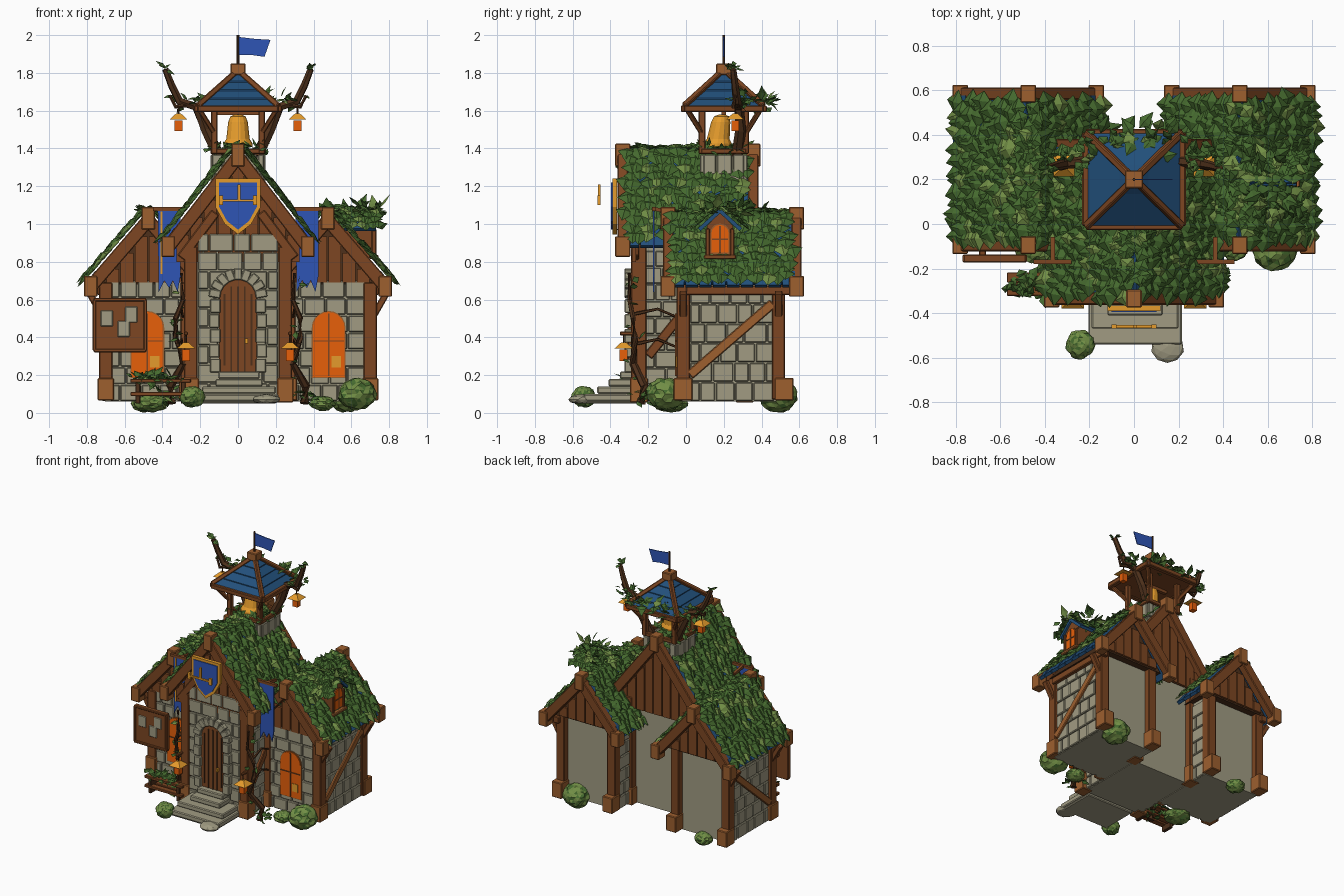
import bpy, bmesh, math, random
from mathutils import Vector as V

if "Cube" in bpy.data.objects:
    bpy.data.objects.remove(bpy.data.objects["Cube"])

random.seed(7)
R = random.uniform
COL = {"stone": (.355, .33, .225), "wood": (.205, .062, .016), "light wood": (.34, .115, .028),
       "dark wood": (.075, .03, .011), "banner blue": (.028, .09, .46), "roof blue": (.016, .08, .20),
       "gold": (.78, .33, .025), "lamp orange": (.80, .115, .003), "leaf": (.060, .145, .028),
       "light leaf": (.165, .27, .06)}
MAT = {}
for k, c in COL.items():
    MAT[k] = bpy.data.materials.new(k)
    MAT[k].diffuse_color = (*c, 1)


class Part:
    def __init__(self, name, bevel=0.0, closed=True):
        self.name, self.bevel, self.closed = name, bevel, closed
        self.bm, self.mats = bmesh.new(), []

    def face(self, vs, mat):
        if mat not in self.mats:
            self.mats.append(mat)
        self.bm.faces.new(vs).material_index = self.mats.index(mat)

    def loft(self, rings, mat):
        rs = [[self.bm.verts.new(p) for p in r] for r in rings]
        n = len(rs[0])
        for a, b in zip(rs, rs[1:]):
            for i in range(n):
                self.face((a[i], a[(i + 1) % n], b[(i + 1) % n], b[i]), mat)
        self.face(rs[0][::-1], mat)
        self.face(rs[-1], mat)

    def beam(self, p0, p1, w, d, mat):
        p0, p1 = V(p0), V(p1)
        z = (p1 - p0).normalized()
        ref = V((0, 1, 0)) if abs(z.y) < .9 else V((0, 0, 1))
        x = ref.cross(z).normalized() * w / 2
        y = z.cross(x).normalized() * d / 2
        self.loft([[p + x * a + y * b for a, b in ((-1, -1), (1, -1), (1, 1), (-1, 1))] for p in (p0, p1)], mat)

    def box(self, c, s, mat):
        c = V(c)
        h = V((0, 0, s[2] / 2))
        self.beam(c - h, c + h, s[0], s[1], mat)

    def prism(self, pts, a, b, mat, axis='y'):
        self.loft([[(u, t, z) if axis == 'y' else (t, u, z) for u, z in pts] for t in (a, b)], mat)

    def tube(self, pts, r0, r1, mat, n=6):
        pts, rings = [V(p) for p in pts], []
        for i, p in enumerate(pts):
            q = (pts[min(i + 1, len(pts) - 1)] - pts[max(i - 1, 0)]).to_track_quat('Z', 'Y')
            r = r0 + (r1 - r0) * i / (len(pts) - 1)
            rings.append([p + q @ V((r * math.cos(6.2832 * k / n), r * math.sin(6.2832 * k / n), 0)) for k in range(n)])
        self.loft(rings, mat)

    def leaf(self, p, d, n, L, W):
        d = d.normalized()
        s = d.cross(n).normalized() * W / 2
        v = self.bm.verts.new
        a, r, t, l, m = v(p), v(p + d * L * .4 + s), v(p + d * L), v(p + d * L * .4 - s), v(p + d * L * .45 + n * W * .2)
        mat = "light leaf" if R(0, 1) < .14 else "leaf"
        for f in ((a, r, m), (r, t, m), (t, l, m), (l, a, m)):
            self.face(f, mat)

    def cover(self, A, along, down, rows, cols, L=.115, W=.1):
        A, along, down = V(A), V(along), V(down)
        n = along.cross(down).normalized()
        n = n if n.z > 0 else -n
        for i in range(rows):
            for j in range(cols):
                p = A + along * ((j + .25 + .5 * (i % 2) + R(-.2, .2)) / cols) + down * ((i - .4 + R(-.2, .2)) / rows * .96)
                d = down.normalized() + n * R(.05, .3) + along.normalized() * R(-.3, .3)
                self.leaf(p + n * .022, d, n, L * R(.85, 1.1), W * R(.85, 1.15))

    def scatter(self, c, spread, n, L=.06):
        for _ in range(n):
            p = V(c) + V([R(-s, s) for s in spread])
            d = V((R(-1, 1), R(-1, 1), R(-.5, .8)))
            self.leaf(p, d, V((R(-.4, .4), R(-.6, .1), 1)).normalized(), L * R(.7, 1.3), L * .75)

    def stones(self, axis, pos, u0, u1, z0, z1, h=.09, w=.1, t=.03):
        rows = round((z1 - z0) / h)
        h = (z1 - z0) / rows
        for i in range(rows):
            u = u0
            while u < u1 - .01:
                e = min(u + (w * R(.75, 1.25) if u > u0 or i % 2 else w * .55), u1)
                e = u1 if u1 - e < .035 else e
                c, z, s = (u + e) / 2, z0 + (i + .5) * h, (e - u - .006)
                self.box((c, pos, z) if axis == 'y' else (pos, c, z),
                         (s, t, h - .006) if axis == 'y' else (t, s, h - .006), "stone")
                u = e

    def planks(self, cx, half, z0, ridge, slope, y, n):
        for k in range(n):
            x = -half + (k + .5) * 2 * half / n
            top = ridge - slope * (abs(x) + half / n) - .01
            if top > z0 + .02:
                self.box((cx + x, y, (z0 + top) / 2), (2 * half / n - .008, .02, top - z0), "wood")

    def lantern(self, c, s):
        x, y, z = c
        self.box(c, (.038 * s, .038 * s, .055 * s), "lamp orange")
        self.loft([[(x + a * r, y + b * r, z + h * s) for a, b in ((-1, -1), (1, -1), (1, 1), (-1, 1))]
                   for r, h in ((.045 * s, .032), (.012 * s, .062))], "gold")
        self.tube([(x, y, z + .06 * s), (x, y, z + .11 * s)], .004, .004, "dark wood", 4)

    def done(self):
        if self.closed:
            bmesh.ops.recalc_face_normals(self.bm, faces=self.bm.faces)
        me = bpy.data.meshes.new(self.name)
        self.bm.to_mesh(me)
        for m in self.mats:
            me.materials.append(MAT[m])
        ob = bpy.data.objects.new(self.name, me)
        bpy.context.collection.objects.link(ob)
        if self.bevel:
            b = ob.modifiers.new("bevel", 'BEVEL')
            b.width, b.segments = self.bevel, 1


def arch(cx, hw, z0, zc, n=10):
    return [(cx - hw, z0), (cx + hw, z0)] + [(cx + hw * math.cos(math.pi * k / n), zc + hw * math.sin(math.pi * k / n)) for k in range(n + 1)]


core, stone, gable = Part("wall_cores"), Part("stone_blocks", .005), Part("gable_planks")
frame, roof = Part("timber_frame", .006), Part("blue_roof_tiles")
ivy, glass = Part("roof_ivy", closed=False), Part("windows")

# Gabled body: roof slabs, rafters, end caps and leaf cover, shared by hall and wings
def gabled(cx, half, ridge, eave, y0, y1, rows, cols):
    sl, ym, n = (ridge - eave) / half, (y0 + y1) / 2, 9
    for y in (y0 + .035, y1 - .045):
        for s in (-1, 1):
            frame.beam((cx, y, ridge - .03), (cx + s * half * .97, y, eave - .02), .07, .055, "wood")
            frame.box((cx + s * (half - .02), y, eave - .005), (.07, .08, .11), "light wood")
        frame.box((cx, y, ridge - .02), (.07, .08, .12), "light wood")
    w = (y1 - y0 - .1) / n
    for s in (-1, 1):
        roof.beam((cx, ym, ridge - .015), (cx + s * half * .97, ym, eave + .03 * sl * half), .025, y1 - y0 - .06, "roof blue")
        for k in range(n):
            y = y0 + .05 + (k + .5) * w
            roof.beam((cx + s * half * .84, y, eave + sl * half * .16 + .01), (cx + s * half * 1.01, y, eave - .01 * sl * half), .022, w - .008, "roof blue")
        ivy.cover((cx, y0 + .045, ridge), (0, y1 - y0 - .12, 0), (s * half, 0, eave - ridge), rows, cols)
    for k in range(cols * 4):
        ivy.leaf(V((cx, R(y0 + .1, y1 - .12), ridge + .012)), V((R(-1, 1), R(-1, 1), .15)), V((0, 0, 1)), .08, .08)

gabled(0, .39, 1.385, .885, -.37, .4, 12, 13)
core.box((0, .03, .51), (.48, .54, .9), "stone")
gable.prism([(-.32, .88), (.32, .88), (0, 1.34)], -.27, .33, "dark wood")
for y in (-.275, .335):
    gable.planks(0, .33, .8, 1.37, 1.27, y, 9)
stone.stones('y', -.275, -.215, .215, .06, .95, .1, .11)
stone.box((0, -.25, .5), (.42, .05, .86), "stone")

for s in (-1, 1):
    # Hall posts
    for y in (-.25, .31):
        frame.box((s * .25, y, .48), (.07, .08, .8), "wood")
        frame.box((s * .25, y, .12), (.085, .095, .13), "light wood")
        frame.beam((s * .12, y - .02, 1.06), (s * .3, y - .02, .82), .05, .04, "wood")
    stone.stones('x', s * .245, -.22, -.03, .06, .86)
    frame.beam((s * .265, -.2, .3), (s * .265, -.04, .5), .025, .05, "wood")
    # Wing body
    c = s * .475
    gabled(c, .325, 1.05, .675, -.13, .63, 10, 13)
    core.box((c, .23, .38), (.46, .5, .64), "stone")
    gable.prism([(c - .27, .68), (c + .27, .68), (c, 1.02)], -.025, .53, "dark wood")
    for y in (-.035, .535):
        gable.planks(c, .3, .69, 1.03, 1.15, y, 8)
    stone.stones('y', -.025, min(s * .27, s * .68), max(s * .27, s * .68), .06, .70)
    stone.stones('x', s * .705, .02, .47, .06, .68, .1, .1)
    stone.stones('x', s * .25, .33, .47, .06, .66, .1, .1)
    # Wing posts, footings and braces
    for x in (.7, .27):
        for y in (-.015, .49):
            frame.box((s * x, y, .38), (.07, .07, .62), "wood")
            frame.box((s * x, y + (.03 if y > 0 else 0), .125), (.085, .1, .12), "light wood")
    frame.beam((s * .725, .02, .2), (s * .725, .46, .58), .02, .05, "light wood")
    for y in (-.015, .49):
        frame.beam((s * .71, y, .5), (s * .79, y, .64), .035, .04, "wood")
    frame.beam((s * .72, 0, .65), (s * .72, .55, .65), .05, .05, "wood")
    # Front arched windows
    w = s * .48
    glass.prism(arch(w, .09, .185, .45), -.046, -.03, "light wood")
    glass.prism(arch(w, .084, .191, .45), -.051, -.04, "lamp orange")
    glass.box((w, -.053, .36), (.008, .008, .33), "wood")
    glass.box((w, -.053, .38), (.16, .008, .006), "wood")
    glass.box((w + .04, -.052, .27), (.05, .006, .06), "gold")

# Doorway with plank door, stone arch and steps
door = Part("door")
door.prism(arch(0, .1, .2, .61), -.305, -.27, "wood")
for k in range(-2, 3):
    door.box((k * .036, -.307, .44), (.009, .006, .46 if abs(k) < 2 else .38), "dark wood")
door.box((.045, -.312, .38), (.014, .02, .025), "gold")
door.done()
for k in range(9):
    t = math.pi * (k + .5) / 9
    d = V((math.cos(t), 0, math.sin(t)))
    stone.beam(V((0, -.295, .61)) + d * .093, V((0, -.295, .61)) + d * .155, .043, .06, "stone")
for s in (-1, 1):
    for k in range(5):
        stone.box((s * (.12 + .006 * (k % 2)), -.295, .25 + k * .079), (.056, .06, .073), "stone")
steps = Part("steps", .006)
for hx, y, z in ((.21, -.54, .1), (.195, -.47, .14), (.125, -.41, .18), (.11, -.35, .22)):
    steps.box((.005, (y - .26) / 2, z - .02), (hx * 2, -.26 - y, .038), "stone")
    steps.box((.005, (y - .24) / 2, (z + .06) / 2 - .01), (hx * 1.9, -.26 - y, z - .06), "stone")
steps.done()

# Right-hand dormer
gable.prism([(.11, .82), (.25, .82), (.25, .99), (.18, 1.06), (.11, .99)], .5, .715, "wood", 'x')
glass.prism(arch(.18, .052, .84, .95), .70, .722, "light wood", 'x')
glass.prism(arch(.18, .045, .85, .95), .70, .727, "lamp orange", 'x')
glass.box((.728, .18, .92), (.006, .008, .14), "wood")
glass.box((.728, .18, .92), (.006, .085, .008), "wood")
frame.box((.72, .18, .825), (.05, .17, .022), "light wood")
for s in (-1, 1):
    frame.box((.72, .18 + s * .065, .9), (.025, .022, .15), "wood")
    roof.beam((.61, .18, 1.07), (.61, .18 + s * .11, .97), .24, .02, "roof blue")
    ivy.cover((.5, .18, 1.07), (.25, 0, 0), (0, s * .12, -.11), 4, 8, .08, .08)
ivy.scatter((.64, .18, 1.07), (.11, .12, .02), 50, .08)

# Bell tower
core.box((0, .2, 1.27), (.26, .22, .18), "stone")
for s in (-1, 1):
    stone.stones('y', .2 + s * .11, -.14, .14, 1.15, 1.37, .11, .07)
    stone.stones('x', s * .13, .09, .31, 1.15, 1.37, .11, .07)
    frame.beam((s * .215, -.01, 1.61), (s * .215, .41, 1.61), .035, .035, "wood")
    frame.beam((-.215, .2 + s * .21, 1.61), (.215, .2 + s * .21, 1.61), .035, .035, "wood")
    frame.beam((s * .13, .08, 1.385), (s * .13, .32, 1.385), .03, .03, "wood")
    frame.beam((-.13, .2 + s * .115, 1.385), (.13, .2 + s * .115, 1.385), .03, .03, "wood")
    for t in (-1, 1):
        frame.box((s * .125, .2 + t * .115, 1.49), (.035, .035, .24), "wood")
        frame.beam((s * .125, .2 + t * .115, 1.48), (s * .2, .2 + t * .19, 1.6), .025, .025, "wood")
        frame.beam((s * .215, .2 + t * .21, 1.625), (0, .2, 1.815), .03, .03, "wood")
frame.box((0, .2, 1.82), (.08, .08, .06), "light wood")
frame.box((0, .2, 1.605), (.42, .41, .01), "wood")
for k in range(4):
    r0, r1, z = .215 - k * .05, .155 - k * .05, 1.615 + k * .045
    roof.loft([[(a * r, .2 + b * r, h) for a, b in ((-1, -1), (1, -1), (1, 1), (-1, 1))]
               for r, h in ((r0, z - .004), (r0, z + .006), (max(r1, .015), z + .052))], "roof blue")
bell = Part("bell")
bell.loft([[(r * math.cos(k * math.pi / 7), .19 + r * math.sin(k * math.pi / 7) - (1.58 - z) * .15, z) for k in range(14)]
           for r, z in ((.078, 1.41), (.078, 1.425), (.062, 1.45), (.052, 1.54), (.04, 1.57), (.015, 1.58))], "gold")
bell.beam((-.12, .2, 1.59), (.12, .2, 1.59), .025, .025, "wood")
bell.done()
flag = Part("flag")
flag.tube([(0, .2, 1.84), (0, .2, 2)], .007, .007, "dark wood")
flag.prism([(.005, 1.99), (.09, 1.98), (.172, 1.975), (.14, 1.885), (.07, 1.895), (.005, 1.895)], .197, .203, "banner blue")
flag.done()

# Tower branches, wall vines, lanterns and hanging banners
wood, lamps, cloth = Part("branches_and_vines"), Part("lanterns"), Part("banners")
for s in (-1, 1):
    wood.tube([(s * x, y, z) for x, y, z in ((.1, .27, 1.36), (.17, .29, 1.5), (.22, .28, 1.62), (.31, .27, 1.65), (.35, .26, 1.73), (.385, .25, 1.82))], .032, .017, "dark wood")
    wood.tube([(s * .27, .27, 1.63), (s * .33, .25, 1.62), (s * .36, .26, 1.68)], .014, .008, "dark wood")
    wood.tube([(s * x, y, z) for x, y, z in ((.35, -.24, .05), (.36, -.22, .14), (.29, -.28, .26), (.33, -.27, .4), (.33, -.28, .5), (.29, -.3, .6), (.3, -.3, .74))], .026, .009, "dark wood")
    for z in (.36, .52):
        wood.tube([(s * .32, -.29, z), (s * .3, -.15, z + .03), (s * .29, -.03, z - .02)], .01, .006, "dark wood", 5)
    for c, sp, n in (((.385, .25, 1.82), (.008, .008, .01), 5), ((.29, .28, 1.66), (.07, .05, .02), 10), ((.35, -.23, .09), (.06, .05, .03), 16),
                     ((.31, -.28, .45), (.02, .03, .3), 8), ((.13, .2, 1.4), (.03, .13, .02), 16), ((.26, .32, 1.64), (.05, .08, .02), 10)):
        ivy.scatter((s * c[0], c[1], c[2]), sp, n, .055)
    lamps.lantern((s * .315, .26, 1.52), 1.05)
    lamps.lantern((s * .275, -.33, .305), 1.1)
    frame.beam((s * .275, -.27, .42), (s * .275, -.35, .42), .02, .02, "wood")
    cx = s * .365
    cloth.prism([(cx - .06, 1.07), (cx + .06, 1.07), (cx + .06, .72), (cx + .045, .64), (cx + .02, .7), (cx, .66), (cx - .025, .7), (cx - .055, .64)], -.175, -.167, "banner blue")
    cloth.beam((cx - .085, -.17, 1.08), (cx + .085, -.17, 1.08), .02, .02, "wood")
    cloth.beam((cx, -.17, 1.08), (cx, -.06, 1.06), .02, .02, "wood")
cloth.box((-.405, -.176, .9), (.008, .006, .33), "gold")
ivy.scatter((0, .36, 1.64), (.16, .07, .03), 55, .08)
ivy.scatter((0, .09, 1.4), (.14, .03, .01), 18, .05)

# Shield with raised emblem bars
shield = Part("shield")
prof = [(-.12, 1.24), (.12, 1.24), (.12, 1.09), (.07, 1.0), (0, .945), (-.07, 1.0), (-.12, 1.09)]
shield.prism(prof, -.39, -.365, "gold")
shield.prism([(x * .84, 1.11 + (z - 1.11) * .85) for x, z in prof], -.396, -.38, "banner blue")
shield.box((.005, -.46, 1.165), (.014, .014, .09), "gold")
shield.box((0, -.46, 1.125), (.2, .014, .012), "gold")
for x in (-.09, .09):
    shield.box((x, -.46, 1.125), (.022, .016, .05), "gold")
shield.done()

# Notice board and planter bench
board = Part("notice_board", .004)
board.box((-.625, -.15, .465), (.27, .025, .27), "wood")
for z in (.33, .6):
    board.box((-.625, -.155, z), (.28, .035, .018), "wood")
for x in (-.76, -.49):
    board.box((x, -.155, .465), (.018, .035, .27), "wood")
for x, z in ((-.695, .5), (-.605, .445), (-.565, .52)):
    board.box((x, -.166, z), (.065, .008, .085), "stone")
board.beam((-.68, -.15, .5), (-.68, -.02, .5), .03, .03, "wood")
board.done()
bench = Part("planter_bench", .003)
for y, z in ((-.3, .1), (-.24, .1), (-.3, .17), (-.24, .17)):
    bench.box((-.41, y, z), (.32, .045, .02), "wood")
for x in (-.53, -.29):
    bench.box((x, -.27, .11), (.025, .09, .12), "dark wood")
bench.done()
ivy.scatter((-.45, -.28, .185), (.11, .05, .01), 55, .06)

# Bushes and rock
def lump(name, c, r, squash, mats, sub):
    p = Part(name)
    p.mats = mats
    bmesh.ops.create_icosphere(p.bm, subdivisions=sub, radius=r)
    for v in p.bm.verts:
        v.co = V(c) + V((v.co.x, v.co.y, v.co.z * squash)) * R(.92, 1.08)
        v.co.z = max(v.co.z, .0 if mats[0] != "stone" else .05)
    for f in p.bm.faces:
        f.material_index = random.randrange(len(mats))
    p.done()

for i, (x, y, z, r, q) in enumerate(((-.24, -.54, .085, .065, .85), (.63, -.11, .1, .1, .85), (-.46, -.08, .05, .09, .5),
                                     (.45, -.1, .05, .065, .6), (.58, .49, .09, .1, .85), (-.5, .5, .05, .065, .7))):
    lump("bush_%d" % i, (x, y, z), r, q, ["light leaf", "light leaf", "light leaf", "leaf"], 3)
lump("rock", (.15, -.55, .07), .072, .4, ["stone"], 2)

for p in (core, stone, gable, frame, roof, ivy, glass, wood, lamps, cloth):
    p.done()

for m in bpy.data.materials:
    if m.users and not m.is_grease_pencil:
        m.use_nodes = True
        m.node_tree.nodes["Principled BSDF"].inputs["Base Color"].default_value = m.diffuse_color
